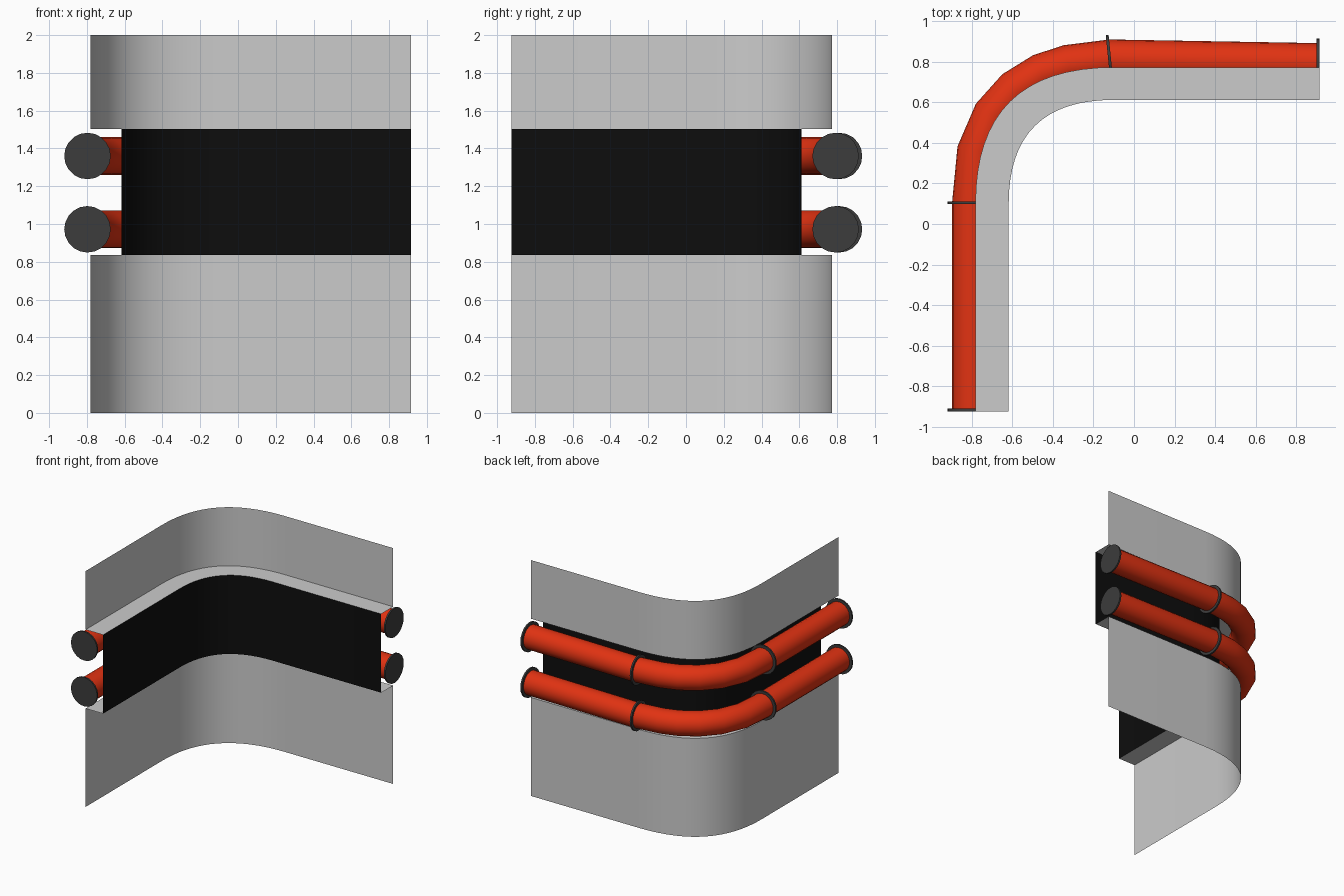
import bpy, bmesh, math
from mathutils import Vector

if "Cube" in bpy.data.objects:
    bpy.data.objects.remove(bpy.data.objects["Cube"], do_unlink=True)


def material(name, rgb):
    m = bpy.data.materials.new(name)
    m.use_nodes = True
    m.diffuse_color = (*rgb, 1)
    m.node_tree.nodes["Principled BSDF"].inputs["Base Color"].default_value = (*rgb, 1)
    return m


GREY = material("light grey", (0.6, 0.6, 0.6))
BLACK = material("black", (0.004, 0.004, 0.004))
RED = material("pipe red", (0.75, 0.032, 0.006))
DARK = material("flange grey", (0.045, 0.045, 0.045))


def finish(name, bm, mat, angle=40):
    mesh = bpy.data.meshes.new(name)
    bm.to_mesh(mesh)
    bm.free()
    mesh.materials.append(mat)
    ob = bpy.data.objects.new(name, mesh)
    bpy.context.collection.objects.link(ob)
    bpy.ops.object.select_all(action="DESELECT")
    ob.select_set(True)
    bpy.context.view_layer.objects.active = ob
    bpy.ops.object.shade_smooth_by_angle(angle=math.radians(angle))
    return ob


def corner_path(x, y, steps=16):
    """Plan outline: straight leg, rounded corner, straight leg."""
    a, c, b = Vector((x, 0.1)), Vector((x, y)), Vector((-0.1, y))
    pts = [Vector((x, -0.925))]
    for i in range(steps + 1):
        t = i / steps
        pts.append(a * (1 - t) ** 2 + c * 2 * t * (1 - t) + b * t * t)
    return pts + [Vector((0.915, y))]


def strip(name, path_a, za, path_b, zb, mat):
    """Sheet spanning two matching rails."""
    bm = bmesh.new()
    rails = [[bm.verts.new((p.x, p.y, z)) for p in path]
             for path, z in ((path_a, za), (path_b, zb))]
    for i in range(len(path_a) - 1):
        bm.faces.new((rails[0][i], rails[0][i + 1], rails[1][i + 1], rails[1][i]))
    return finish(name, bm, mat)


# Wall sheets, recessed band and its two ledges
outer = corner_path(-0.782, 0.773)
inner = corner_path(-0.618, 0.612)
LOW, HIGH = 0.835, 1.503
strip("lower_wall", outer, 0, outer, LOW, GREY)
strip("upper_wall", outer, HIGH, outer, 2, GREY)
strip("band_panel", inner, LOW, inner, HIGH, BLACK)
strip("lower_ledge", outer, LOW, inner, LOW, GREY)
strip("upper_ledge", inner, HIGH, outer, HIGH, GREY)


def tube(name, pts, radius, mat, sides=20):
    """Capped round tube swept along a level path."""
    bm = bmesh.new()
    rings = []
    for i, p in enumerate(pts):
        t = (pts[min(i + 1, len(pts) - 1)] - pts[max(i - 1, 0)]).normalized()
        side = Vector((t.y, -t.x, 0))
        rings.append([bm.verts.new(p + radius * (side * math.cos(a) + Vector((0, 0, math.sin(a)))))
                      for a in (math.tau * k / sides for k in range(sides))])
    for r, s in zip(rings, rings[1:]):
        for k in range(sides):
            n = (k + 1) % sides
            bm.faces.new((r[k], r[n], s[n], s[k]))
    bm.faces.new(rings[0])
    bm.faces.new(rings[-1])
    bmesh.ops.recalc_face_normals(bm, faces=bm.faces)
    return finish(name, bm, mat)


# Two pipes with flanges at the ends and at both ends of the bend
PLAN = [(-0.797, -0.918), (-0.797, 0.105), (-0.773, 0.36), (-0.695, 0.54), (-0.585, 0.662),
        (-0.455, 0.742), (-0.325, 0.784), (-0.12, 0.81), (0.907, 0.792)]
for label, z in (("lower", 0.972), ("upper", 1.36)):
    pts = [Vector((x, y, z)) for x, y in PLAN]
    tube(label + "_pipe", pts, 0.1, RED)
    for n, (i, tilt) in enumerate(((0, (0, 1)), (1, (0, 1)), (7, (1, 0.1)), (8, (1, 0)))):
        d = Vector((*tilt, 0)).normalized() * 0.007
        tube(f"{label}_flange_{n + 1}", [pts[i] - d, pts[i] + d], 0.123, DARK)
